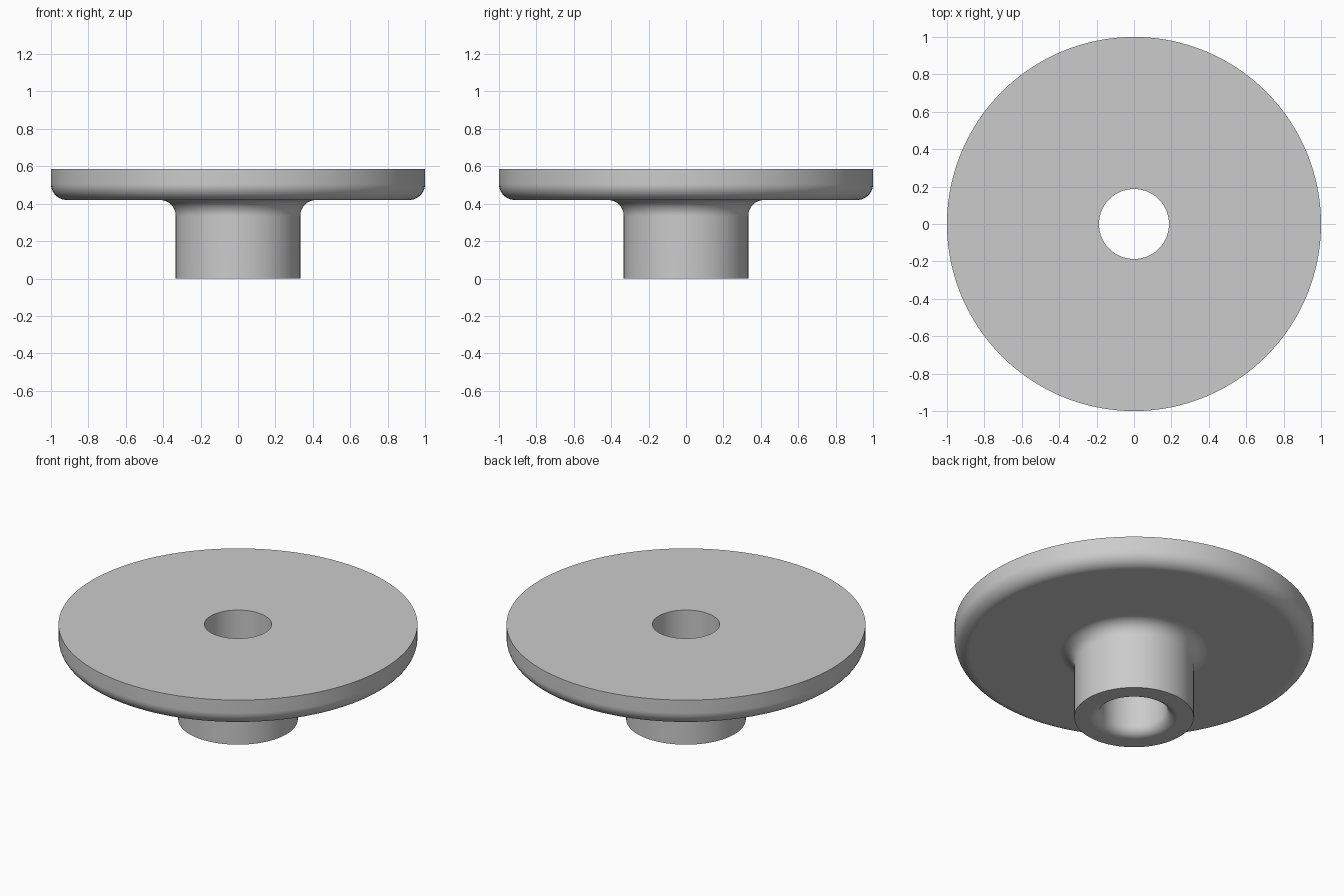
import bpy
import bmesh
from math import sin, cos, pi, radians

cube = bpy.data.objects.get("Cube")
if cube:
    bpy.data.objects.remove(cube, do_unlink=True)

HEIGHT, FLANGE_Z = 0.585, 0.42
FLANGE_R, HUB_R, BORE_R = 1.0, 0.333, 0.187
ROUND, BORE_ROUND = 0.085, 0.06
SEGMENTS, ARC_STEPS = 128, 10


def arc(cx, cz, r, start, end):
    """Points (radius, height) along an arc, angles in degrees."""
    angles = [radians(start + (end - start) * i / ARC_STEPS) for i in range(ARC_STEPS + 1)]
    return [(cx + r * cos(a), cz + r * sin(a)) for a in angles]


# Closed cross-section: bore, rounded bore mouth, hub, fillet, rounded flange rim
profile = [(BORE_R, HEIGHT)]
profile += arc(BORE_R + BORE_ROUND, BORE_ROUND, BORE_ROUND, 180, 270)
profile += [(HUB_R, 0)]
profile += arc(HUB_R + ROUND, FLANGE_Z - ROUND, ROUND, 180, 90)
profile += arc(FLANGE_R - ROUND, FLANGE_Z + ROUND, ROUND, -90, 0)
profile += [(FLANGE_R, HEIGHT)]

# Revolve the section around the vertical axis
bm = bmesh.new()
verts = [bm.verts.new((r, 0, z)) for r, z in profile]
edges = [bm.edges.new((v, verts[(i + 1) % len(verts)])) for i, v in enumerate(verts)]
bmesh.ops.spin(bm, geom=verts + edges, cent=(0, 0, 0), axis=(0, 0, 1),
               angle=2 * pi, steps=SEGMENTS, use_merge=True)
bmesh.ops.remove_doubles(bm, verts=bm.verts, dist=0.0001)
bmesh.ops.recalc_face_normals(bm, faces=bm.faces)
mesh = bpy.data.meshes.new("flanged_bushing")
bm.to_mesh(mesh)
bm.free()

bushing = bpy.data.objects.new("flanged_bushing", mesh)
bpy.context.collection.objects.link(bushing)

# Plain grey finish
grey = bpy.data.materials.new("plain_grey")
grey.use_nodes = True
colour = (0.6, 0.6, 0.6, 1)
grey.diffuse_color = colour
grey.node_tree.nodes["Principled BSDF"].inputs["Base Color"].default_value = colour
mesh.materials.append(grey)

# Smooth rounds with crisp edges and flat faces
bpy.ops.object.select_all(action='DESELECT')
bushing.select_set(True)
bpy.context.view_layer.objects.active = bushing
bpy.ops.object.shade_smooth_by_angle(angle=radians(30))
weighted = bushing.modifiers.new("flat_face_normals", 'WEIGHTED_NORMAL')
weighted.keep_sharp = True
